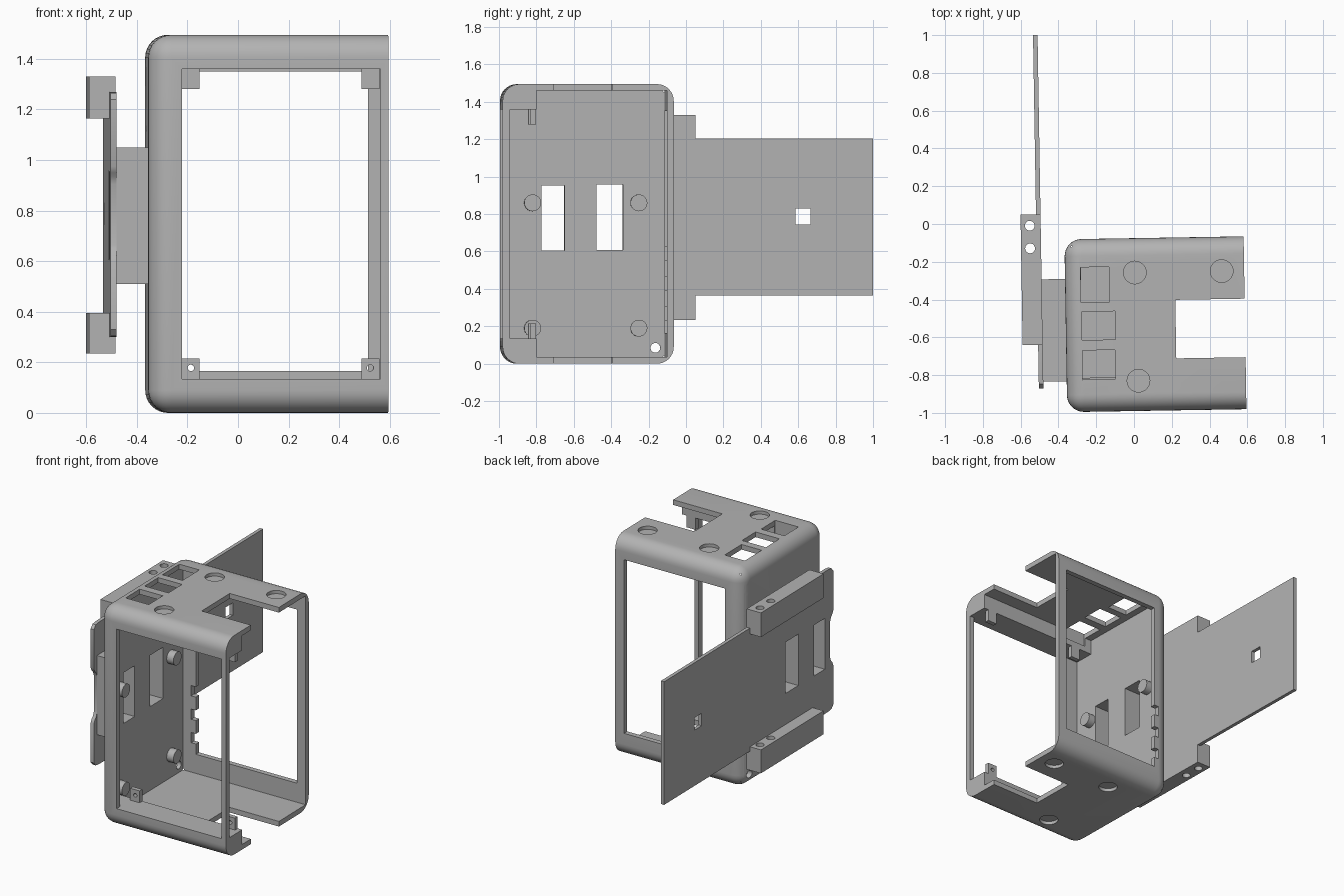
import bpy, bmesh, math
from mathutils import Matrix

if "Cube" in bpy.data.objects:
    bpy.data.objects.remove(bpy.data.objects["Cube"])

TILT = 0.0165  # whole assembly is turned slightly about z

grey = bpy.data.materials.new("mid_grey")
grey.diffuse_color = (0.45, 0.45, 0.45, 1)
grey.use_nodes = True
grey.node_tree.nodes["Principled BSDF"].inputs["Base Color"].default_value = grey.diffuse_color


def finish(name, bm):
    bmesh.ops.recalc_face_normals(bm, faces=bm.faces)
    me = bpy.data.meshes.new(name)
    bm.to_mesh(me)
    bm.free()
    me.materials.append(grey)
    ob = bpy.data.objects.new(name, me)
    bpy.context.collection.objects.link(ob)
    return ob


def box(name, x, y, z):
    bm = bmesh.new()
    bmesh.ops.create_cube(bm, size=1)
    for v in bm.verts:
        v.co = [(a + b) / 2 + c * (b - a) for c, (a, b) in zip(v.co, (x, y, z))]
    return finish(name, bm)


def cyl(name, axis, centre, lo, hi, r, r2=None, seg=32):
    """Cylinder or cone along an axis, from lo to hi; centre gives the other two coordinates."""
    bm = bmesh.new()
    bmesh.ops.create_cone(bm, cap_ends=True, segments=seg, radius1=r,
                          radius2=r if r2 is None else r2, depth=hi - lo)
    m = (lo + hi) / 2
    for v in bm.verts:
        a, b, c = v.co
        u, w = centre
        v.co = {'X': (m + c, u + a, w + b), 'Y': (u + a, m + c, w + b),
                'Z': (u + a, w + b, m + c)}[axis]
    return finish(name, bm)


def boolean(ob, tool, op='DIFFERENCE'):
    mod = ob.modifiers.new("bool", 'BOOLEAN')
    mod.operation, mod.solver, mod.object = op, 'EXACT', tool
    dg = bpy.context.evaluated_depsgraph_get()
    me = bpy.data.meshes.new_from_object(ob.evaluated_get(dg))
    ob.modifiers.clear()
    ob.data = me
    bpy.data.objects.remove(tool)


def cut_box(ob, x, y, z):
    boolean(ob, box("cutter", x, y, z))


def cut_cyl(ob, *args, **kw):
    boolean(ob, cyl("cutter", *args, **kw))


# Housing: box rounded everywhere but around its open +x side
X0, X1, Y0, Y1, H = -0.37, 0.579, -0.99, -0.075, 1.495
T = 0.035
housing = box("housing", (X0, X1), (Y0, Y1), (0, H))
bm = bmesh.new()
bm.from_mesh(housing.data)
edges = [e for e in bm.edges if min(v.co.x for v in e.verts) < 0]
bmesh.ops.bevel(bm, geom=edges, offset=0.09, segments=8, profile=0.5, affect='EDGES')
bm.to_mesh(housing.data)
bm.free()

# Cavity, with thick top and bottom lips behind the front frame
cut_box(housing, (X0 + T, 0.8), (-0.81, Y1 - T), (T, H - T))
cut_box(housing, (X0 + T, 0.8), (-0.95, -0.80), (0.135, 1.36))
# Front and back openings
cut_box(housing, (-0.237, 0.547), (-1.2, -0.94), (0.135, 1.36))
cut_box(housing, (-0.24, 0.513), (-0.15, 0.1), (0.165, 1.35))
# Notches on the back opening
for z in (0.27, 0.43, 0.59):
    cut_box(housing, (-0.275, -0.2), (-0.15, 0.1), (z - 0.035, z + 0.035))
# Side notch through top and bottom
cut_box(housing, (0.212, 0.8), (-0.715, -0.405), (-0.1, 1.6))
# Button windows in the top
for x, y in (((-0.287, -0.137), (-0.41, -0.225)),
             ((-0.285, -0.107), (-0.61, -0.46)),
             ((-0.285, -0.112), (-0.82, -0.665))):
    cut_box(housing, x, y, (1.4, 1.6))
# Round recesses in top and bottom
for c in ((0.0, -0.257), (0.46, -0.257), (0.01, -0.83)):
    cut_cyl(housing, 'Z', c, H - 0.022, H + 0.1, 0.06)
    cut_cyl(housing, 'Z', c, -0.1, 0.022, 0.06)
# Blind screw holes in the open-side lips
for z in (0.095, 1.41):
    cut_cyl(housing, 'X', (-0.905, z), 0.45, 0.7, 0.027)
# Countersunk screw holes at the back of the side wall
for z in (0.085, 1.18, 1.35):
    cut_cyl(housing, 'X', (-0.158, z), -0.5, -0.2, 0.026)
    cut_cyl(housing, 'X', (-0.158, z), -0.42, -0.345, 0.045)

# Screw tabs at the corners of the front opening
tabs = []
for x in (-0.237, 0.475):
    for z in (0.133, 1.28):
        tab = box("screw_tab", (x, x + 0.07), (-0.84, -0.81), (z, z + 0.083))
        hx = x + (0.037 if x < 0 else 0.034)
        cut_cyl(tab, 'Y', (hx, 0.178 if z < 1 else 1.32), -1, -0.7, 0.013, seg=16)
        tabs.append(tab)

# Standoffs on the inside of the side wall
standoffs = []
for y in (-0.815, -0.247):
    for z in (0.19, 0.86):
        s = cyl("standoff", 'X', (y, z), X0 + T - 0.003, -0.285, 0.045)
        cut_cyl(s, 'X', (y, z), -0.325, -0.2, 0.026)
        standoffs.append(s)

# Long mounting plate: side profile extruded in x
PX0, PX1 = -0.518, -0.494
half = [(1.008, 0.42), (0.04, 0.42), (0.04, 0.485), (-0.80, 0.485), (-0.84, 0.48),
        (-0.862, 0.455), (-0.862, 0.19), (-0.85, 0.165), (-0.835, 0.15), (-0.825, 0.12)]
ZM = 0.785
outline = half + [(y, -z) for y, z in reversed(half)]
bm = bmesh.new()
face = bm.faces.new([bm.verts.new((PX0, y, ZM + z)) for y, z in outline])
ext = bmesh.ops.extrude_face_region(bm, geom=[face])
for v in ext['geom']:
    if isinstance(v, bmesh.types.BMVert):
        v.co.x = PX1
plate = finish("mounting_plate", bm)

# Clamp rails and the spacer block join the plate
for z in ((0.235, 0.395), (1.165, 1.33)):
    rail = box("rail", (-0.60, PX1), (-0.632, 0.06), z)
    for y in (-0.12, 0.0):
        cut_cyl(rail, 'Z', (-0.552, y), 0, 1.5, 0.026)
    boolean(plate, rail, 'UNION')
spacer = box("spacer_block", (PX1, X0), (-0.827, -0.285), (0.51, 1.05))

# Plate screw holes and small square window
for y in (-0.60, -0.052):
    for z in (0.415, 1.085):
        cut_cyl(plate, 'X', (y, z), -0.7, -0.4, 0.024)
cut_box(plate, (-0.7, -0.4), (0.593, 0.673), (0.745, 0.83))

# Cable windows and bolt holes straight through wall, spacer and plate
for ob in (housing, spacer, plate):
    for y, z in (((-0.767, -0.645), (0.605, 0.952)), ((-0.474, -0.332), (0.607, 0.957))):
        cut_box(ob, (-0.7, -0.2), y, z)
    for z in (0.645, 0.918):
        cut_cyl(ob, 'X', (-0.562, z), -0.7, -0.2, 0.026)

# Turn everything and shade by angle
for ob in [housing, plate, spacer] + tabs + standoffs:
    ob.data.transform(Matrix.Rotation(TILT, 4, 'Z'))
    bpy.ops.object.select_all(action='DESELECT')
    ob.select_set(True)
    bpy.context.view_layer.objects.active = ob
    bpy.ops.object.shade_smooth_by_angle(angle=math.radians(30))
